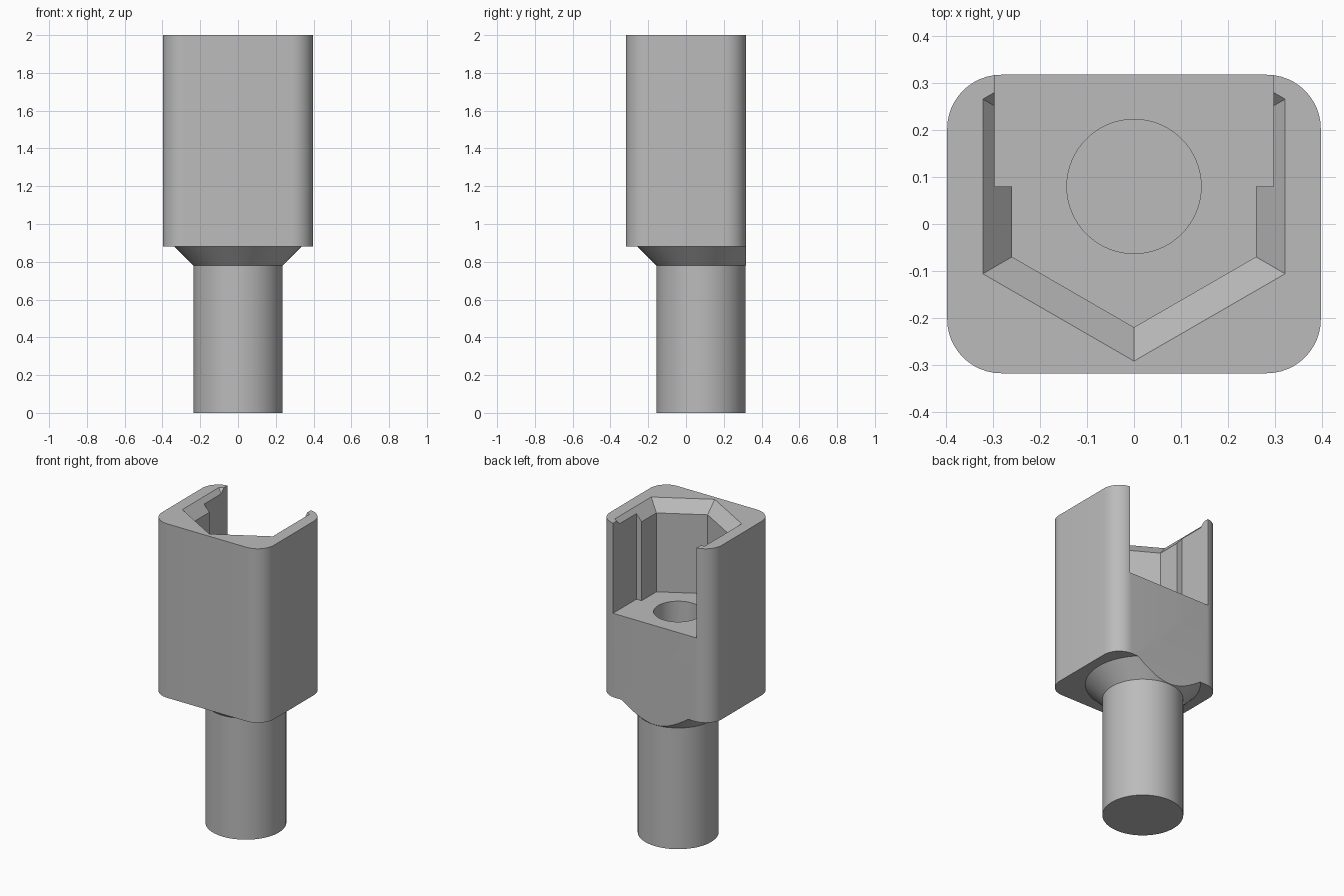
import bpy, bmesh, math
from math import cos, sin, pi

if "Cube" in bpy.data.objects:
    bpy.data.objects.remove(bpy.data.objects["Cube"], do_unlink=True)

AXIS_Y = 0.08            # centre line of the stem, hole and hex pocket
HALF_X, HALF_Y = 0.398, 0.318
BODY_Z, FLOOR_Z, TOP_Z = 0.88, 1.42, 2.0

grey = bpy.data.materials.new("plain_grey")
grey.use_nodes = True
colour = (0.5, 0.5, 0.5, 1)
grey.diffuse_color = colour
grey.node_tree.nodes["Principled BSDF"].inputs["Base Color"].default_value = colour


def solid(name, rings):
    """Closed solid through a stack of matching rings, bottom to top."""
    bm = bmesh.new()
    loops = [[bm.verts.new(p) for p in ring] for ring in rings]
    n = len(loops[0])
    for low, high in zip(loops, loops[1:]):
        for i in range(n):
            j = (i + 1) % n
            bm.faces.new((low[i], low[j], high[j], high[i]))
    bm.faces.new(loops[0][::-1])
    bm.faces.new(loops[-1])
    bmesh.ops.recalc_face_normals(bm, faces=bm.faces)
    mesh = bpy.data.meshes.new(name)
    bm.to_mesh(mesh)
    bm.free()
    mesh.materials.append(grey)
    obj = bpy.data.objects.new(name, mesh)
    bpy.context.collection.objects.link(obj)
    return obj


def turned(name, profile, sides):
    """Radius / height profile turned about the stem axis."""
    angles = [2 * pi * i / sides - pi / 2 for i in range(sides)]
    return solid(name, [[(r * cos(a), AXIS_Y + r * sin(a), z) for a in angles]
                        for r, z in profile])


def prism(name, outline, z0, z1):
    return solid(name, [[(x, y, z) for x, y in outline] for z in (z0, z1)])


def combine(target, other, operation):
    mod = target.modifiers.new(operation.lower(), 'BOOLEAN')
    mod.operation, mod.solver, mod.object = operation, 'EXACT', other
    bpy.ops.object.select_all(action='DESELECT')
    bpy.context.view_layer.objects.active = target
    target.select_set(True)
    bpy.ops.object.modifier_apply(modifier=mod.name)
    bpy.data.objects.remove(other, do_unlink=True)


# Rounded rectangular body
radius, steps = 0.115, 12
outline = []
for k, (sx, sy) in enumerate([(1, 1), (-1, 1), (-1, -1), (1, -1)]):
    for i in range(steps + 1):
        a = (k + i / steps) * pi / 2
        outline.append((sx * (HALF_X - radius) + radius * cos(a),
                        sy * (HALF_Y - radius) + radius * sin(a)))
socket = prism("socket_body_with_stem", outline, BODY_Z, TOP_Z)

# Round stem with flared collar, trimmed flush with the back of the body
stem = turned("stem", [(0.236, 0), (0.236, 0.78), (0.336, BODY_Z), (0.336, BODY_Z + 0.1)], 64)
bm = bmesh.new()
bm.from_mesh(stem.data)
cut = bmesh.ops.bisect_plane(bm, geom=bm.verts[:] + bm.edges[:] + bm.faces[:],
                             plane_co=(0, HALF_Y, 0), plane_no=(0, 1, 0), clear_outer=True)
rim = [e for e in cut["geom_cut"] if isinstance(e, bmesh.types.BMEdge)]
bmesh.ops.holes_fill(bm, edges=rim, sides=0)
bmesh.ops.recalc_face_normals(bm, faces=bm.faces)
bm.to_mesh(stem.data)
bm.free()
combine(socket, stem, 'UNION')

# Hexagonal pocket with a chamfered mouth
combine(socket, turned("hex_cutter", [(0.3, FLOOR_Z), (0.3, 1.928), (0.444, 2.072)], 6),
        'DIFFERENCE')

# Slot opening the pocket to the back
slot = [(-0.297, AXIS_Y), (0.297, AXIS_Y), (0.297, 0.5), (-0.297, 0.5)]
combine(socket, prism("slot_cutter", slot, FLOOR_Z, 2.2), 'DIFFERENCE')

# Blind round hole in the pocket floor
combine(socket, turned("hole_cutter", [(0.143, 0.8), (0.143, 1.6)], 64), 'DIFFERENCE')

# Merge flat regions and shade
bm = bmesh.new()
bm.from_mesh(socket.data)
bmesh.ops.remove_doubles(bm, verts=bm.verts, dist=0.00005)
bmesh.ops.dissolve_limit(bm, angle_limit=math.radians(0.5), verts=bm.verts, edges=bm.edges)
bm.to_mesh(socket.data)
bm.free()
bpy.ops.object.select_all(action='DESELECT')
socket.select_set(True)
bpy.context.view_layer.objects.active = socket
bpy.ops.object.shade_smooth_by_angle(angle=math.radians(30))
